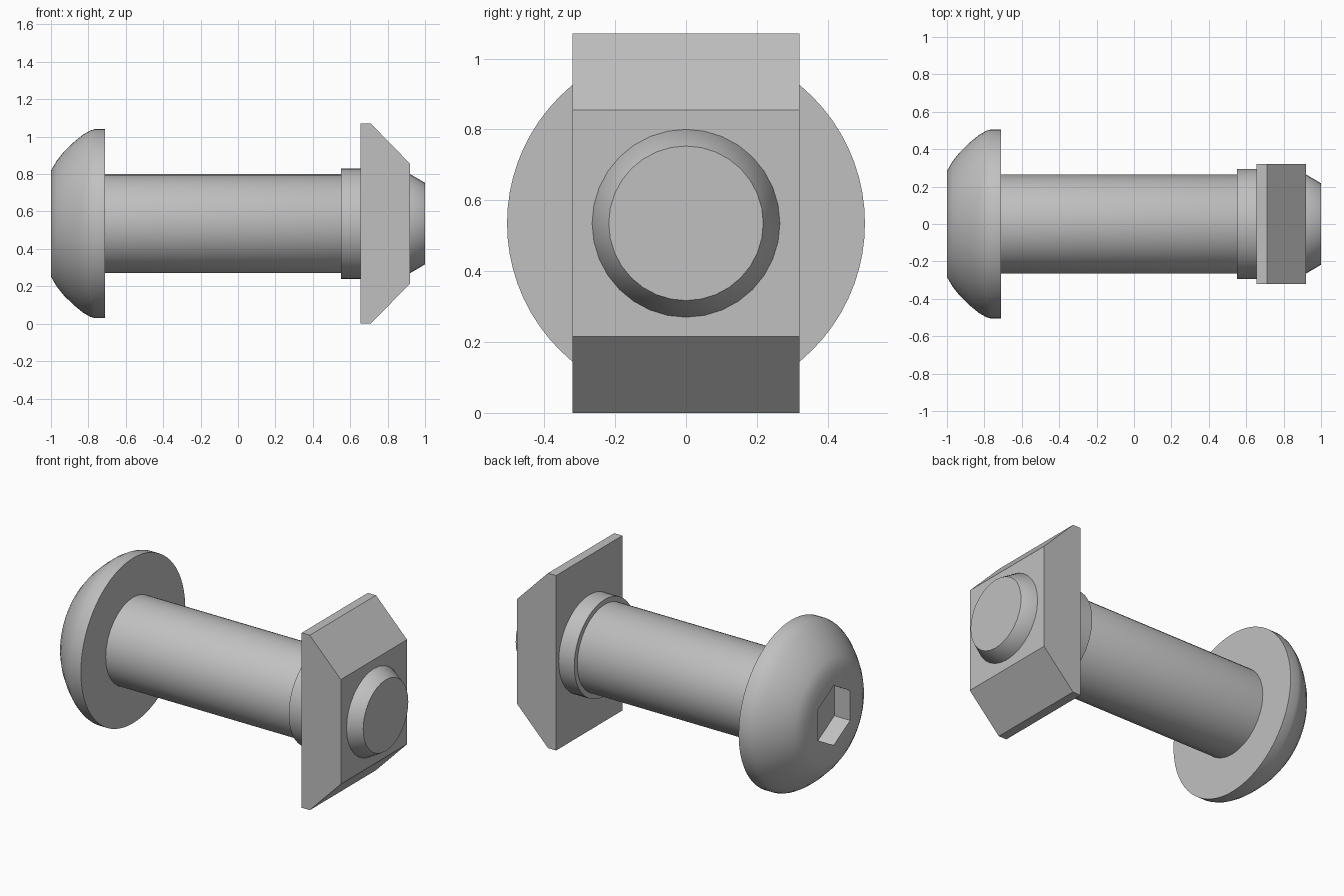
import bpy, bmesh
from math import cos, sin, pi, radians

AXIS_Z = 0.535

cube = bpy.data.objects.get("Cube")
if cube:
    bpy.data.objects.remove(cube, do_unlink=True)

steel = bpy.data.materials.new("grey steel")
steel.use_nodes = True
GREY = (0.53, 0.53, 0.53, 1)
steel.diffuse_color = GREY
steel.node_tree.nodes["Principled BSDF"].inputs["Base Color"].default_value = GREY


def finish(name, bm, smooth=True):
    bmesh.ops.recalc_face_normals(bm, faces=bm.faces)
    mesh = bpy.data.meshes.new(name)
    bm.to_mesh(mesh)
    bm.free()
    mesh.materials.append(steel)
    obj = bpy.data.objects.new(name, mesh)
    bpy.context.collection.objects.link(obj)
    if smooth:
        bpy.ops.object.select_all(action='DESELECT')
        obj.select_set(True)
        bpy.context.view_layer.objects.active = obj
        bpy.ops.object.shade_smooth_by_angle(angle=radians(40))
    return obj


def round_radius(r):
    return lambda a: r


def hex_radius(r):
    # hexagon with corners pointing up and down
    return lambda a: r * cos(pi / 6) / cos((a + pi / 6) % (pi / 3) - pi / 6)


def loft(name, sections, sides):
    """Skin (x, radius function) sections along the bolt axis and cap both ends."""
    bm = bmesh.new()
    rings = []
    for x, radius in sections:
        ring = []
        for i in range(sides):
            a = 2 * pi * i / sides
            r = radius(a)
            ring.append(bm.verts.new((x, r * cos(a), AXIS_Z + r * sin(a))))
        rings.append(ring)
    for r0, r1 in zip(rings, rings[1:]):
        for i in range(sides):
            j = (i + 1) % sides
            bm.faces.new((r0[i], r0[j], r1[j], r1[i]))
    bm.faces.new(rings[0])
    bm.faces.new(rings[-1])
    return finish(name, bm)


# Domed head with a hexagonal socket sunk into its end
dome = [(-1, 0.283), (-0.97, 0.335), (-0.93, 0.385), (-0.88, 0.434),
        (-0.83, 0.475), (-0.79, 0.498), (-0.765, 0.505), (-0.71, 0.505)]
socket = [(-0.893, hex_radius(0.183)), (-1, hex_radius(0.183))]
loft("domed_head", socket + [(x, round_radius(r)) for x, r in dome], 72)

# Shaft with a chamfered tip
shaft = [(-0.72, 0.265), (0.92, 0.265), (1, 0.218)]
loft("shaft", [(x, round_radius(r)) for x, r in shaft], 32)

# Collar against the nut
loft("collar", [(x, round_radius(0.295)) for x in (0.55, 0.665)], 48)

# Slot nut: bevelled profile extruded across the width
profile = [(0.655, 0), (0.71, 0), (0.92, 0.215),
           (0.92, 0.855), (0.71, 1.07), (0.655, 1.07)]
bm = bmesh.new()
side = bm.faces.new([bm.verts.new((x, -0.32, z)) for x, z in profile])
out = bmesh.ops.extrude_face_region(bm, geom=[side])
moved = [v for v in out["geom"] if isinstance(v, bmesh.types.BMVert)]
bmesh.ops.translate(bm, verts=moved, vec=(0, 0.64, 0))
finish("slot_nut", bm, smooth=False)
